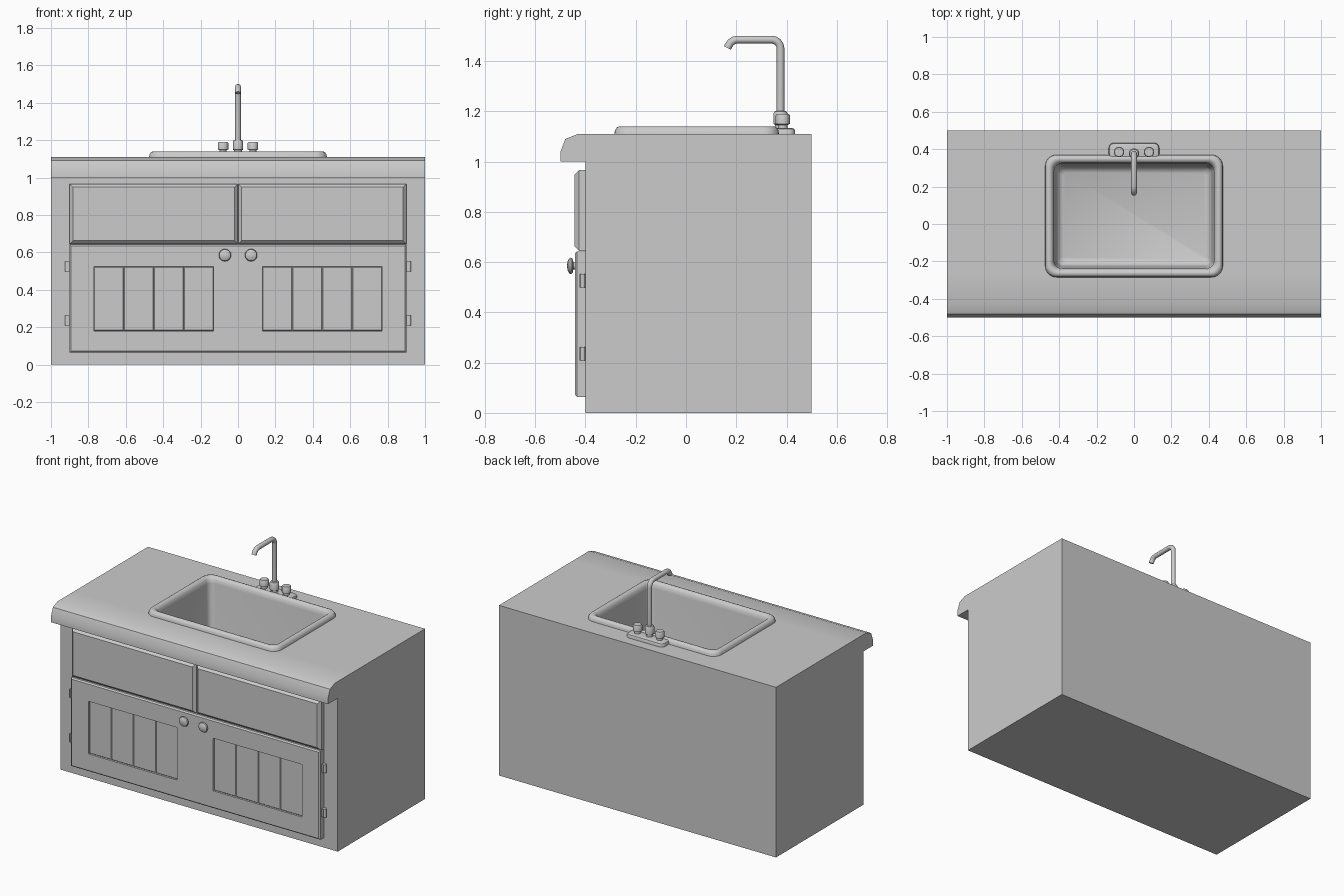
import bpy, bmesh
from math import sin, cos, pi, radians

if "Cube" in bpy.data.objects:
    bpy.data.objects.remove(bpy.data.objects["Cube"])


def finish(name, bm, fix=True, smooth=None):
    if fix:
        bmesh.ops.recalc_face_normals(bm, faces=bm.faces)
    me = bpy.data.meshes.new(name)
    bm.to_mesh(me)
    bm.free()
    ob = bpy.data.objects.new(name, me)
    bpy.context.collection.objects.link(ob)
    if smooth:
        shade(ob, smooth)
    return ob


def shade(ob, angle):
    bpy.ops.object.select_all(action='DESELECT')
    ob.select_set(True)
    bpy.context.view_layer.objects.active = ob
    bpy.ops.object.shade_smooth_by_angle(angle=radians(angle))


def box(name, x0, x1, y0, y1, z0, z1, front_bevel=0.0):
    """Box whose front (-y) edges are chamfered."""
    bm = bmesh.new()
    bmesh.ops.create_cube(bm, size=1)
    for v in bm.verts:
        v.co = ((x0 + x1) / 2 + v.co.x * (x1 - x0),
                (y0 + y1) / 2 + v.co.y * (y1 - y0),
                (z0 + z1) / 2 + v.co.z * (z1 - z0))
    if front_bevel:
        edges = [e for e in bm.edges if all(v.co.y < y0 + 1e-5 for v in e.verts)]
        bmesh.ops.bevel(bm, geom=edges, offset=front_bevel, segments=1, affect='EDGES')
    return finish(name, bm)


def loft(name, rings, smooth=40, cap_start=True, place=lambda p: p):
    """Skin a list of closed rings and cap the ends."""
    bm = bmesh.new()
    rows = [[bm.verts.new(place(p)) for p in r] for r in rings]
    n = len(rows[0])
    for a, b in zip(rows, rows[1:]):
        for i in range(n):
            j = (i + 1) % n
            bm.faces.new((a[i], a[j], b[j], b[i]))
    bm.faces.new(rows[-1])
    if cap_start:
        bm.faces.new(rows[0][::-1])
    return finish(name, bm, cap_start, smooth)


def rounded(cx, cy, hx, hy, r, z, seg=6):
    pts = []
    for k, (sx, sy) in enumerate(((1, 1), (-1, 1), (-1, -1), (1, -1))):
        for i in range(seg + 1):
            a = pi / 2 * (k + i / seg)
            pts.append((cx + sx * (hx - r) + r * cos(a),
                        cy + sy * (hy - r) + r * sin(a), z))
    return pts


def lathe(name, profile, place, n=20):
    rings = [[(r * cos(2 * pi * i / n), r * sin(2 * pi * i / n), z)
              for i in range(n)] for r, z in profile]
    return loft(name, rings, 40, True, place)


# Cabinet and worktop: one side profile swept along x, open where the sink drops in
profile = [(-.4, 0), (-.4, 1.0), (-.5, 1.0), (-.5, 1.038), (-.48, 1.09), (-.43, 1.11),
           (-.26, 1.11), (.345, 1.11), (.5, 1.11), (.5, 0)]
bm = bmesh.new()
rows = [[bm.verts.new((x, y, z)) for y, z in profile] for x in (-1, -.45, .45, 1)]
for s in range(3):
    for i in range(len(profile)):
        if s == 1 and i == 6:
            continue
        j = (i + 1) % len(profile)
        bm.faces.new((rows[s][i], rows[s][j], rows[s + 1][j], rows[s + 1][i]))
bm.faces.new(rows[0])
bm.faces.new(rows[-1])
finish("cabinet_and_worktop", bm, smooth=35)

# Sink: rolled rim flowing into the basin (inset from outer edge, height)
section = [(0, 1.108), (.002, 1.124), (.01, 1.136), (.02, 1.14), (.032, 1.137),
           (.043, 1.125), (.048, 1.10), (.06, .76), (.068, .725), (.095, .71)]
loft("sink", [rounded(0, .0425, .475 - d, .3275 - d, .06 - d * .45, z)
              for d, z in section], 50, False)

# Drawer fronts with chamfered borders
for side, x0, x1 in (("left", -.9, -.002), ("right", .002, .9)):
    box("drawer_front_" + side, x0, x1, -.443, -.4, .645, .966, .018)

# Door panel with two recesses
door = box("door_panel", -.9, .9, -.442, -.4, .064, .643, .008)
for s in (-1, 1):
    a, b = sorted((s * .13, s * .77))
    cutter = box("recess_cutter", a, b, -.5, -.424, .18, .523)
    cutter.hide_render = True
    mod = door.modifiers.new("recess", 'BOOLEAN')
    mod.operation, mod.solver, mod.object = 'DIFFERENCE', 'EXACT', cutter
    bpy.context.view_layer.objects.active = door
    bpy.ops.object.modifier_apply(modifier=mod.name)
    bpy.data.objects.remove(cutter)

for s, side in ((-1, "left"), (1, "right")):
    # Planks inside each recess
    for k in range(4):
        a, b = sorted((s * (.13 + .16 * k), s * (.29 + .16 * k)))
        box(f"plank_{side}_{k + 1}", a, b, -.433, -.42, .18, .523, .004)
    # Door knob
    lathe("door_knob_" + side,
          [(.014, 0), (.014, .008), (.028, .011), (.033, .018), (.03, .025), (.018, .031), (.006, .033)],
          lambda p, s=s: (s * .07 + p[0], -.44 - p[2], .585 + p[1]))
    # Hinges
    for k, z in enumerate((.208, .498)):
        a, b = sorted((s * .895, s * .912))
        box(f"hinge_leaf_{side}_{k + 1}", a, b, -.424, -.4, z, z + .054)
        lathe(f"hinge_pin_{side}_{k + 1}", [(.01, z), (.01, z + .054)],
              lambda p, s=s: (s * .915 + p[0], -.411 + p[1], p[2]), 10)
    # Tap handle
    lathe("tap_handle_" + side,
          [(.019, 1.125), (.019, 1.146), (.028, 1.15), (.028, 1.184), (.024, 1.19)],
          lambda p, s=s: (s * .08 + p[0], .385 + p[1], p[2]), 12)

# Tap base plate
loft("tap_base", [rounded(0, .39, .135 - d, .044 - d, .028 - d, z)
                  for d, z in ((0, 1.105), (0, 1.122), (.004, 1.13), (.012, 1.133))])

# Collar at the foot of the spout
lathe("spout_collar", [(.022, 1.125), (.022, 1.146), (.028, 1.15), (.028, 1.192), (.023, 1.2), (.014, 1.202)],
      lambda p: (p[0], .376 + p[1], p[2]))

# Spout: bent pipe
path = [(.376, 1.19), (.376, 1.45)]
path += [(.341 + .035 * cos(a), 1.45 + .035 * sin(a)) for a in (pi / 8, pi / 4, 3 * pi / 8, pi / 2)]
path += [(.205 + .038 * cos(a), 1.447 + .038 * sin(a)) for a in (pi / 2, 5 * pi / 8, 6 * pi / 8, 7 * pi / 8)]
path += [(.165, 1.452)]
cu = bpy.data.curves.new("spout", 'CURVE')
cu.dimensions = '3D'
cu.bevel_depth, cu.bevel_resolution, cu.use_fill_caps = .0155, 4, True
sp = cu.splines.new('POLY')
sp.points.add(len(path) - 1)
for pt, (y, z) in zip(sp.points, path):
    pt.co = (0, y, z, 1)
spout = bpy.data.objects.new("spout", cu)
bpy.context.collection.objects.link(spout)
bpy.ops.object.select_all(action='DESELECT')
spout.select_set(True)
bpy.context.view_layer.objects.active = spout
bpy.ops.object.convert(target='MESH')
shade(bpy.context.view_layer.objects.active, 45)
